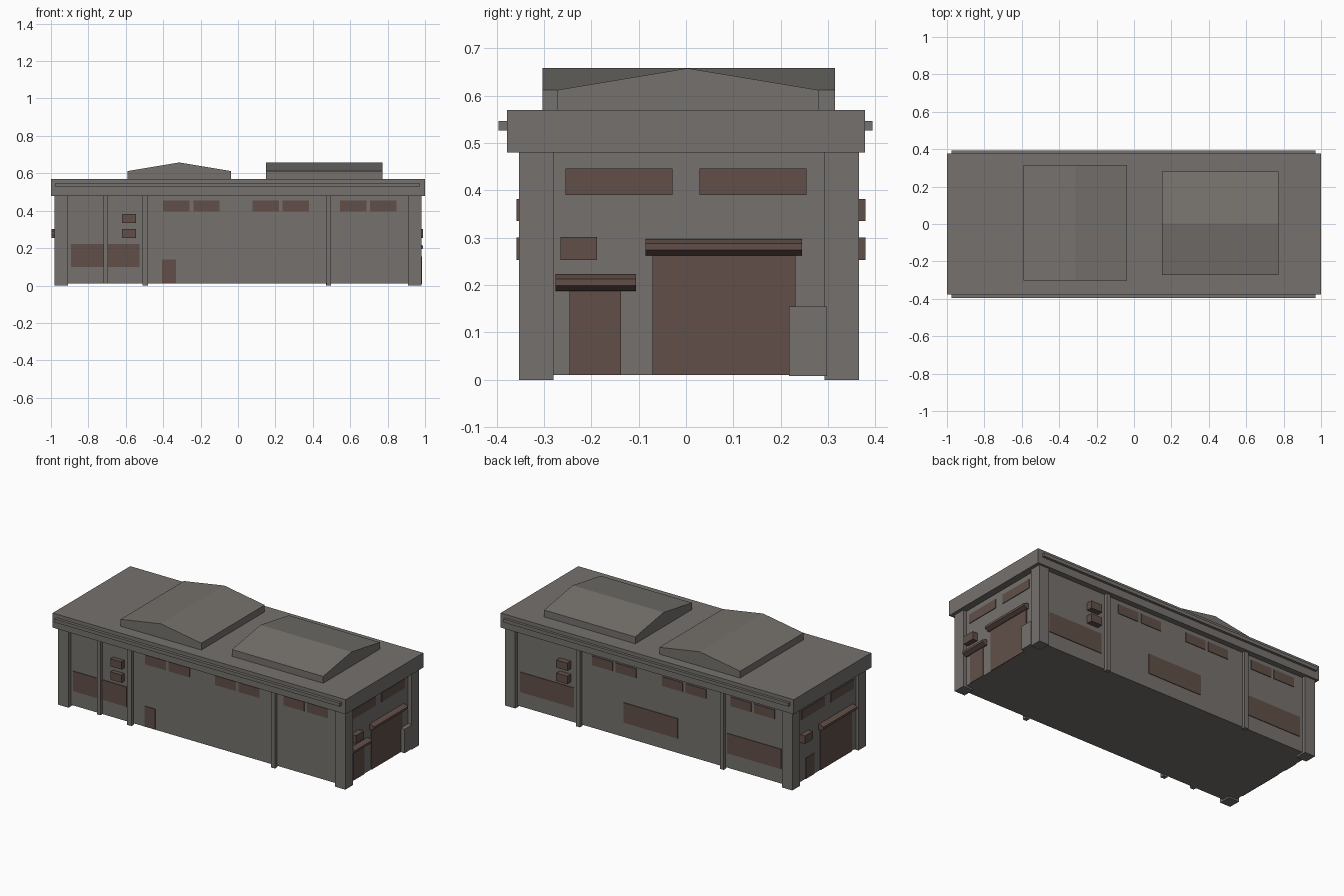
import bpy, bmesh
from mathutils import Vector

if "Cube" in bpy.data.objects:
    bpy.data.objects.remove(bpy.data.objects["Cube"])


def material(name, rgb):
    m = bpy.data.materials.new(name)
    m.diffuse_color = (*rgb, 1)
    m.use_nodes = True
    m.node_tree.nodes["Principled BSDF"].inputs["Base Color"].default_value = m.diffuse_color
    return m


GREY = material("warm_grey", (0.178, 0.166, 0.153))
BROWN = material("dark_brown", (0.12, 0.078, 0.065))


def finish(name, bm, mat):
    bmesh.ops.recalc_face_normals(bm, faces=bm.faces)
    me = bpy.data.meshes.new(name)
    bm.to_mesh(me)
    bm.free()
    me.materials.append(mat)
    ob = bpy.data.objects.new(name, me)
    bpy.context.collection.objects.link(ob)
    return ob


def box(name, x, y, z, mat=GREY):
    """Box from (min, max) ranges."""
    bm = bmesh.new()
    bmesh.ops.create_cube(bm, size=1)
    for v in bm.verts:
        v.co = Vector([(r[0] + r[1]) / 2 + c * (r[1] - r[0])
                       for r, c in zip((x, y, z), v.co)])
    return finish(name, bm, mat)


def prism(name, profile, span, axis, mat=GREY):
    """Extrude a (u, z) profile along axis 'x' or 'y' over span."""
    bm = bmesh.new()
    pts = [(span[0], u, z) if axis == 'x' else (u, span[0], z) for u, z in profile]
    f = bm.faces.new([bm.verts.new(p) for p in pts])
    r = bmesh.ops.extrude_face_region(bm, geom=[f])
    d = span[1] - span[0]
    bmesh.ops.translate(bm, vec=(d, 0, 0) if axis == 'x' else (0, d, 0),
                        verts=[v for v in r["geom"] if isinstance(v, bmesh.types.BMVert)])
    return finish(name, bm, mat)


# Wall planes
XL, XR, YF, YB = -0.965, 0.957, -0.33, 0.343
box("walls", (XL, XR), (YF, YB), (0.01, 0.5))

# Roof slab and the long trim rails
box("roof_slab", (-1, 1), (-0.378, 0.378), (0.48, 0.57))
box("front_rail", (-0.975, 0.97), (-0.396, -0.378), (0.526, 0.547))
box("back_rail", (-0.975, 0.97), (0.378, 0.394), (0.526, 0.547))

# Corner pillars with feet
for i, x in enumerate([(-0.981, -0.91), (0.91, 0.98)]):
    for j, y in enumerate([(-0.353, -0.28), (0.292, 0.365)]):
        box(f"corner_pillar_{i}{j}", x, y, (0, 0.48))

# Slim wall posts
for i, (x, z) in enumerate([((-0.511, -0.482), 0), ((0.472, 0.497), 0), ((-0.718, -0.694), 0.01)]):
    box(f"front_post_{i}", x, (-0.35, YF + 0.005), (z, 0.49))
for i, x in enumerate([(-0.511, -0.484), (0.47, 0.497)]):
    box(f"back_post_{i}", x, (YB - 0.005, 0.362), (0, 0.49))

# Gabled roof lanterns
prism("left_lantern", [(-0.59, 0.565), (-0.038, 0.565), (-0.038, 0.612),
                       (-0.314, 0.658), (-0.59, 0.612)], (-0.303, 0.315), 'y')
prism("right_lantern", [(-0.272, 0.565), (0.28, 0.565), (0.28, 0.612),
                        (0.003, 0.658), (-0.272, 0.612)], (0.15, 0.772), 'x')


def long_plate(name, x, z, back):
    y = (YB - 0.004, YB + 0.004) if back else (YF - 0.004, YF + 0.004)
    box(name, x, y, z, BROWN)


def end_plate(name, y, z, left):
    x = (XL - 0.004, XL + 0.004) if left else (XR - 0.004, XR + 0.004)
    box(name, x, y, z, BROWN)


# High windows on the long walls, back set turned half round
for i, a in enumerate([-0.4, -0.239, 0.078, 0.238, 0.545, 0.706]):
    long_plate(f"front_high_window_{i}", (a, a + 0.141), (0.397, 0.454), False)
    long_plate(f"back_high_window_{i}", (-a - 0.141, -a), (0.397, 0.454), True)

# Large low windows and the front service door
long_plate("front_low_window", (-0.892, -0.527), (0.1, 0.223), False)
for i, c in enumerate([-0.707, 0, 0.707]):
    long_plate(f"back_low_window_{i}", (c - 0.184, c + 0.184), (0.1, 0.223), True)
long_plate("front_service_door", (-0.405, -0.331), (0.012, 0.138), False)

# Air conditioning boxes
for i, z in enumerate([(0.253, 0.301), (0.335, 0.382)]):
    box(f"front_aircon_{i}", (-0.621, -0.545), (-0.358, YF + 0.01), z, BROWN)
    box(f"back_aircon_{i}", (0.545, 0.621), (YB - 0.01, 0.379), z, BROWN)
box("right_aircon", (XR - 0.01, 0.99), (-0.265, -0.188), (0.253, 0.302), BROWN)
box("left_aircon", (-0.997, XL + 0.01), (0.188, 0.265), (0.253, 0.302), BROWN)

# End wall windows and doors
for i, y in enumerate([(-0.255, -0.029), (0.029, 0.255)]):
    end_plate(f"right_window_{i}", y, (0.39, 0.446), False)
    end_plate(f"left_window_{i}", y, (0.39, 0.446), True)
end_plate("right_big_door", (-0.071, 0.231), (0.01, 0.27), False)
end_plate("right_small_door", (-0.246, -0.137), (0.01, 0.195), False)
end_plate("left_big_door", (-0.235, 0.071), (0.01, 0.27), True)
end_plate("left_small_door", (0.13, 0.215), (0.01, 0.138), True)


def awning(name, y, z, wall, side):
    out = [(-0.01, 0), (0.012, 0), (0.033, 0.011), (0.033, 0.025), (0.012, 0.034), (-0.01, 0.034)]
    prism(name, [(wall + side * u, z + h) for u, h in out], y, 'y', BROWN)


# Awnings over the doors
awning("right_big_awning", (-0.086, 0.245), 0.263, XR, 1)
awning("right_small_awning", (-0.276, -0.106), 0.188, XR, 1)
awning("left_big_awning", (-0.245, 0.086), 0.263, XL, -1)

# Utility cabinet beside the big door
box("utility_cabinet", (XR - 0.01, 0.984), (0.218, 0.298), (0.008, 0.155))
